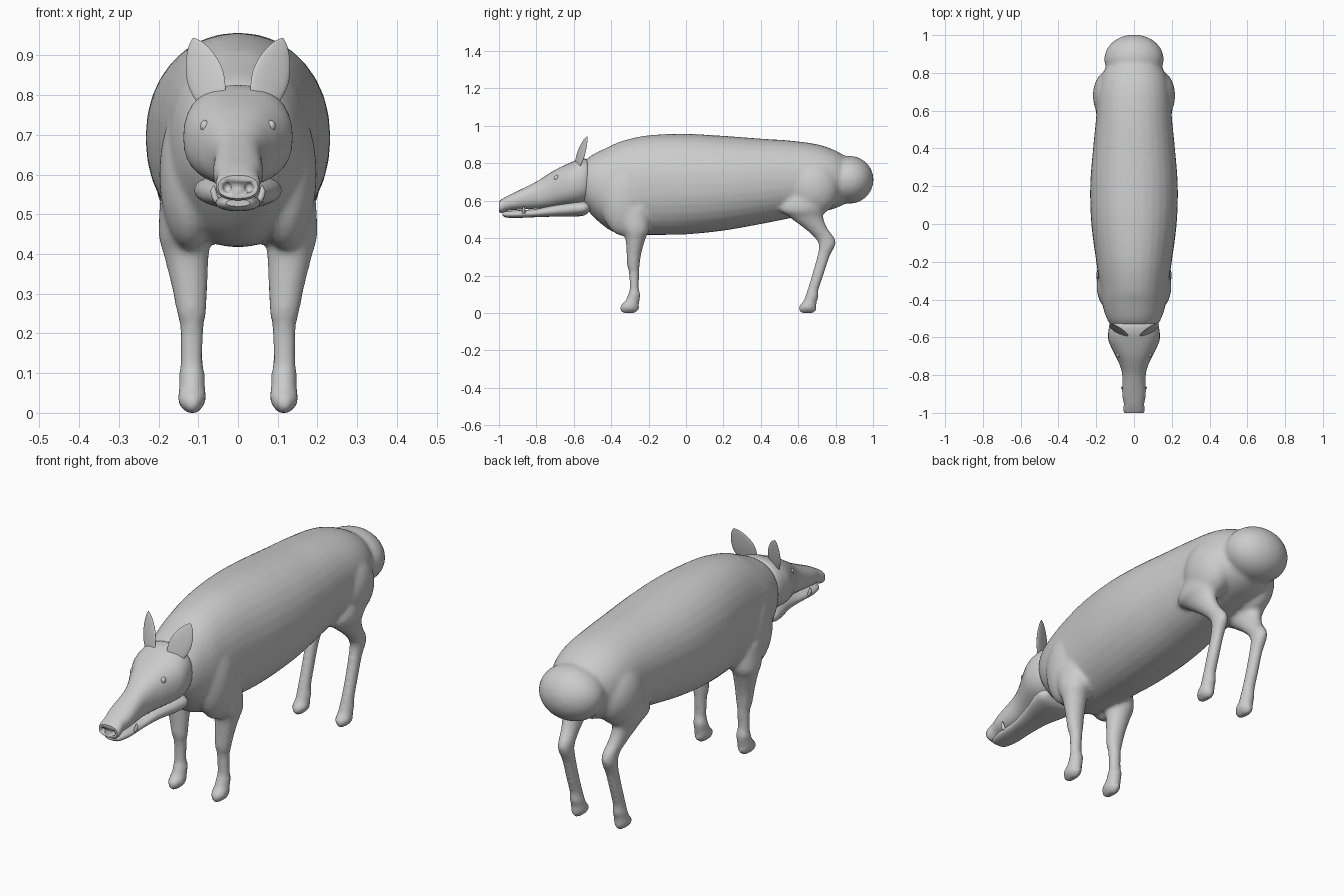
import bpy, bmesh, math
from mathutils import Vector, Matrix

grey = bpy.data.materials.new("plain_grey")
grey.diffuse_color = (0.6, 0.6, 0.6, 1)


def finish(bm, name, angle=40):
    bmesh.ops.recalc_face_normals(bm, faces=bm.faces)
    me = bpy.data.meshes.new(name)
    bm.to_mesh(me)
    bm.free()
    me.materials.append(grey)
    ob = bpy.data.objects.new(name, me)
    bpy.context.collection.objects.link(ob)
    bpy.ops.object.select_all(action='DESELECT')
    ob.select_set(True)
    bpy.context.view_layer.objects.active = ob
    bpy.ops.object.shade_smooth_by_angle(angle=math.radians(angle))
    return ob


def spline(rows, steps):
    """Smooth interpolation through rows of numbers."""
    out = []
    for i in range(len(rows) - 1):
        a, b = rows[max(i - 1, 0)], rows[i]
        c, d = rows[i + 1], rows[min(i + 2, len(rows) - 1)]
        for k in range(steps):
            t = k / steps
            out.append([0.5 * (2 * q + (r - p) * t + (2 * p - 5 * q + 4 * r - s) * t * t
                               + (3 * q - p - 3 * r + s) * t ** 3)
                        for p, q, r, s in zip(a, b, c, d)])
    return out + [list(rows[-1])]


def loft(bm, rings, power=2.0, sides=32):
    """Skin a tube through rings of (centre, half axis u, half axis v)."""
    loops = []
    for c, u, v in rings:
        loop = []
        for k in range(sides):
            a = 2 * math.pi * k / sides
            x, y = math.cos(a), math.sin(a)
            x = math.copysign(abs(x) ** (2 / power), x)
            y = math.copysign(abs(y) ** (2 / power), y)
            loop.append(bm.verts.new(c + u * x + v * y))
        loops.append(loop)
    for p, q in zip(loops, loops[1:]):
        for k in range(sides):
            j = (k + 1) % sides
            bm.faces.new((p[k], p[j], q[j], q[k]))
    bm.faces.new(loops[0])
    bm.faces.new(loops[-1])


def trunk(bm, rows, power=2.0, steps=5):
    """Rows: y, bottom z, top z, half width."""
    loft(bm, [(Vector((0, y, (b + t) / 2)), Vector((w, 0, 0)), Vector((0, 0, (t - b) / 2)))
              for y, b, t, w in spline(rows, steps)], power)


def limb(bm, rows, side, steps=5):
    """Rows: z, front y, back y, inner x, outer x."""
    loft(bm, [(Vector((side * (i + o) / 2, (f + b) / 2, z)),
               Vector(((o - i) / 2, 0, 0)), Vector((0, (b - f) / 2, 0)))
              for z, f, b, i, o in spline(rows, steps)], 2.0, 24)


def ball(bm, centre, radii, rot=Matrix(), seg=32):
    m = Matrix.Translation(centre) @ rot @ Matrix.Diagonal((*radii, 1))
    bmesh.ops.create_uvsphere(bm, u_segments=seg, v_segments=seg // 2, radius=1, matrix=m)


# Body, rump and legs fused into one smooth skin
bm = bmesh.new()
trunk(bm, [(-0.56, 0.60, 0.79, 0.10), (-0.51, 0.53, 0.84, 0.14), (-0.42, 0.45, 0.885, 0.17),
           (-0.34, 0.42, 0.92, 0.18), (-0.2, 0.417, 0.95, 0.20), (0, 0.42, 0.957, 0.226),
           (0.2, 0.44, 0.947, 0.232), (0.4, 0.475, 0.932, 0.217), (0.55, 0.505, 0.922, 0.202),
           (0.7, 0.535, 0.902, 0.19), (0.8, 0.56, 0.868, 0.165), (0.88, 0.60, 0.82, 0.11)], 2.15)
ball(bm, (0, 0.873, 0.712), (0.158, 0.13, 0.128))
FORE = [(0.56, -0.38, -0.20, 0.08, 0.195), (0.45, -0.345, -0.195, 0.07, 0.20),
        (0.40, -0.325, -0.215, 0.073, 0.188), (0.32, -0.318, -0.238, 0.076, 0.168),
        (0.25, -0.315, -0.248, 0.08, 0.154), (0.22, -0.306, -0.25, 0.085, 0.147),
        (0.13, -0.302, -0.252, 0.088, 0.146), (0.10, -0.31, -0.242, 0.083, 0.148),
        (0.065, -0.325, -0.248, 0.083, 0.148), (0.04, -0.35, -0.252, 0.079, 0.152),
        (0.02, -0.355, -0.25, 0.085, 0.148), (0, -0.345, -0.27, 0.1, 0.13)]
HIND = [(0.66, 0.55, 0.82, 0.03, 0.20), (0.56, 0.50, 0.75, 0.07, 0.205),
        (0.51, 0.555, 0.735, 0.085, 0.185), (0.45, 0.635, 0.758, 0.088, 0.165),
        (0.40, 0.69, 0.795, 0.085, 0.152), (0.36, 0.71, 0.798, 0.085, 0.15),
        (0.30, 0.70, 0.768, 0.088, 0.145), (0.20, 0.672, 0.735, 0.089, 0.145),
        (0.12, 0.648, 0.708, 0.087, 0.146), (0.09, 0.638, 0.71, 0.083, 0.148),
        (0.06, 0.625, 0.70, 0.083, 0.148), (0.035, 0.603, 0.697, 0.079, 0.152),
        (0.02, 0.60, 0.70, 0.085, 0.148), (0, 0.61, 0.685, 0.1, 0.13)]
for s in (-1, 1):
    limb(bm, FORE, s)
    limb(bm, HIND, s)
    ball(bm, (s * 0.12, -0.33, 0.60), (0.078, 0.125, 0.19))   # shoulder
    ball(bm, (s * 0.12, 0.68, 0.67), (0.098, 0.14, 0.15))     # thigh
body = finish(bm, "body_and_legs")
fuse = body.modifiers.new("fuse", 'REMESH')
fuse.mode = 'VOXEL'
fuse.voxel_size = 0.0105
fuse.use_smooth_shade = True
relax = body.modifiers.new("relax", 'SMOOTH')
relax.factor = 0.5
relax.iterations = 7

# Head with long snout
bm = bmesh.new()
trunk(bm, [(-1.0, 0.54, 0.598, 0.05), (-0.985, 0.535, 0.608, 0.056), (-0.95, 0.547, 0.628, 0.054),
           (-0.9, 0.552, 0.652, 0.062), (-0.8, 0.558, 0.702, 0.062), (-0.74, 0.563, 0.74, 0.078),
           (-0.69, 0.568, 0.77, 0.102), (-0.62, 0.573, 0.803, 0.134), (-0.57, 0.577, 0.822, 0.136),
           (-0.53, 0.595, 0.822, 0.125), (-0.515, 0.63, 0.79, 0.10)], 2.35)
head = finish(bm, "head")

# Nostrils hollowed out of the snout
bm = bmesh.new()
for s in (-1, 1):
    ball(bm, (s * 0.027, -1.0, 0.568), (0.011, 0.015, 0.013), seg=16)
cutter = finish(bm, "nostril_cutter")
cutter.hide_render = True
cutter.display_type = 'WIRE'
cut = head.modifiers.new("nostrils", 'BOOLEAN')
cut.operation = 'DIFFERENCE'
cut.object = cutter

# Lower jaw
bm = bmesh.new()
trunk(bm, [(-0.98, 0.52, 0.537, 0.03), (-0.96, 0.51, 0.544, 0.043), (-0.9, 0.508, 0.549, 0.055),
           (-0.8, 0.512, 0.556, 0.057), (-0.7, 0.515, 0.58, 0.072), (-0.6, 0.515, 0.60, 0.102),
           (-0.54, 0.523, 0.60, 0.108), (-0.51, 0.55, 0.58, 0.075)], 2.3)
finish(bm, "lower_jaw")

for s, side in ((-1, "left"), (1, "right")):
    # Leaf-shaped ear, facing forward and leaning back and outward
    base, tip = Vector((s * 0.058, -0.59, 0.768)), Vector((s * 0.113, -0.528, 0.943))
    across = Vector((s * 0.86, 0.3, -0.38)).normalized()
    normal = (tip - base).cross(across).normalized()
    bm = bmesh.new()
    rows = [(0, 0.026), (0.2, 0.043), (0.45, 0.05), (0.7, 0.04), (0.9, 0.021), (1, 0.003)]
    loft(bm, [(base.lerp(tip, t), across * w, normal * w * 0.16) for t, w in spline(rows, 4)], 2, 20)
    finish(bm, side + "_ear", 60)
    # Eye
    bm = bmesh.new()
    ball(bm, (s * 0.083, -0.692, 0.722), (0.012, 0.014, 0.015), seg=16)
    finish(bm, side + "_eye")
    # Small tusk curving up at the lip
    bm = bmesh.new()
    loft(bm, [(Vector((s * x, -0.868, z)), Vector((r, 0, 0)), Vector((0, r, 0)))
              for x, z, r in ((0.05, 0.53, 0.009), (0.059, 0.545, 0.009),
                              (0.062, 0.56, 0.007), (0.06, 0.572, 0.002))], 2, 12)
    finish(bm, side + "_tusk")
